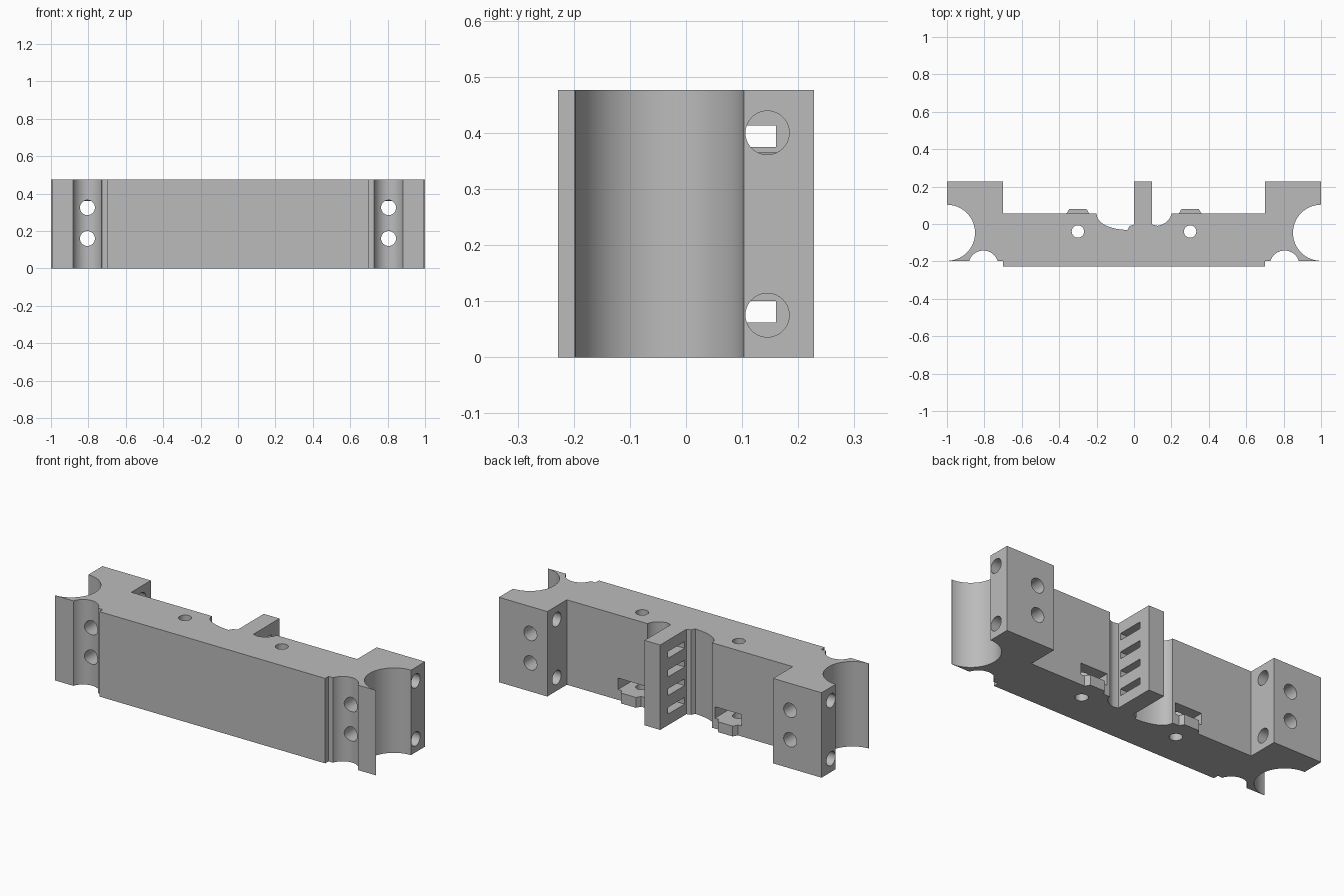
import bpy, bmesh
from math import sin, cos, radians, pi
from mathutils import Matrix, Vector
from mathutils.geometry import interpolate_bezier

cube = bpy.data.objects.get("Cube")
if cube:
    bpy.data.objects.remove(cube, do_unlink=True)

HEIGHT = 0.476
BACK = 0.055      # rear wall of the beam
DEPTH = 0.228     # half of the overall depth

grey = bpy.data.materials.new("plain grey")
grey.use_nodes = True
colour = (0.5, 0.5, 0.5, 1)
grey.diffuse_color = colour
grey.node_tree.nodes["Principled BSDF"].inputs["Base Color"].default_value = colour


def arc(cx, cy, r, start, end, steps):
    return [(cx + r * cos(radians(start + (end - start) * i / steps)),
             cy + r * sin(radians(start + (end - start) * i / steps)))
            for i in range(steps + 1)]


def bezier(a, b, c, d, steps=14):
    pts = [Vector((*p, 0)) for p in (a, b, c, d)]
    return [(p.x, p.y) for p in interpolate_bezier(*pts, steps)]


def make(name, bm):
    bmesh.ops.recalc_face_normals(bm, faces=bm.faces)
    mesh = bpy.data.meshes.new(name)
    bm.to_mesh(mesh)
    bm.free()
    mesh.materials.append(grey)
    obj = bpy.data.objects.new(name, mesh)
    bpy.context.collection.objects.link(obj)
    return obj


def prism(name, outline, z0, z1):
    bm = bmesh.new()
    face = bm.faces.new([bm.verts.new((x, y, z0)) for x, y in outline])
    top = bmesh.ops.extrude_face_region(bm, geom=[face])["geom"]
    bmesh.ops.translate(bm, vec=(0, 0, z1 - z0),
                        verts=[v for v in top if isinstance(v, bmesh.types.BMVert)])
    return make(name, bm)


def add_rod(bm, centre, radius, length, axis):
    turn = {"X": Matrix.Rotation(pi / 2, 4, "Y"),
            "Y": Matrix.Rotation(pi / 2, 4, "X"),
            "Z": Matrix.Identity(4)}[axis]
    bmesh.ops.create_cone(bm, cap_ends=True, segments=40, radius1=radius, radius2=radius,
                          depth=length, matrix=Matrix.Translation(centre) @ turn)


def add_box(bm, low, high):
    low, high = Vector(low), Vector(high)
    bmesh.ops.create_cube(bm, size=1, matrix=Matrix.Translation((low + high) / 2)
                          @ Matrix.Diagonal((*(high - low), 1)))


def cut(target, name, bm):
    cutter = make(name, bm)
    cutter.hide_render = True
    mod = target.modifiers.new(name, "BOOLEAN")
    mod.operation = "DIFFERENCE"
    mod.solver = "EXACT"
    mod.object = cutter
    bpy.context.view_layer.objects.active = target
    bpy.ops.object.modifier_apply(modifier=name)
    bpy.data.objects.remove(cutter, do_unlink=True)


# One end: front step, bolt groove, pipe cradle and rear pillar
end = [(0.70, -DEPTH), (0.70, -0.198), (0.728, -0.198)]
end += arc(0.805, -0.222, 0.08, 163, 17, 20)
end += [(0.995, -0.198)]
end += arc(1.0, -0.047, 0.15, 268, 90, 36)
end += [(1.0, DEPTH), (0.70, DEPTH), (0.70, BACK)]

# Rear centre: small scoop, central fin, wide scoop
centre = bezier((0.2, BACK), (0.195, 0.02), (0.16, -0.005), (0.125, -0.01))
centre += [(0.097, -0.003), (0.097, DEPTH), (0, DEPTH), (0, -0.003), (-0.024, -0.011)]
centre += bezier((-0.035, -0.032), (-0.12, -0.03), (-0.2, 0.0), (-0.2, BACK))

outline = end + centre + [(-x, y) for x, y in reversed(end)]
body = prism("beam_body", outline, 0, HEIGHT)

# Bolt holes along all three axes
holes = bmesh.new()
for side in (-1, 1):
    for z in (0.16, 0.325):
        add_rod(holes, (side * 0.805, 0, z), 0.04, 0.7, "Y")
    for z in (0.075, 0.40):
        add_rod(holes, (side * 0.87, 0.145, z), 0.039, 0.5, "X")
    add_rod(holes, (side * 0.30, -0.04, HEIGHT / 2), 0.033, 0.7, "Z")
cut(body, "bolt_holes", holes)

# Tie slots through the fin
slots = bmesh.new()
for i in range(4):
    z = 0.062 + i * 0.1043
    add_box(slots, (-0.01, 0.012, z), (0.11, 0.16, z + 0.038))
cut(body, "fin_slots", slots)

# Nut pockets in the rear wall
pockets = bmesh.new()
for side in (-1, 1):
    add_box(pockets, (side * 0.30 - 0.083, -0.11, 0.058),
            (side * 0.30 + 0.083, BACK + 0.05, 0.122))
cut(body, "nut_pockets", pockets)

# Ledges under the nut pockets
ledges = []
for side, name in ((1, "left_nut_ledge"), (-1, "right_nut_ledge")):
    x = side * 0.30
    ledges.append(prism(name, [(x - 0.061, BACK), (x + 0.061, BACK),
                               (x + 0.046, 0.081), (x - 0.046, 0.081)], 0, 0.058))

# Smooth the curved walls, keep the corners sharp
bpy.ops.object.select_all(action="DESELECT")
for obj in [body] + ledges:
    obj.select_set(True)
bpy.context.view_layer.objects.active = body
bpy.ops.object.shade_smooth_by_angle(angle=radians(30))
